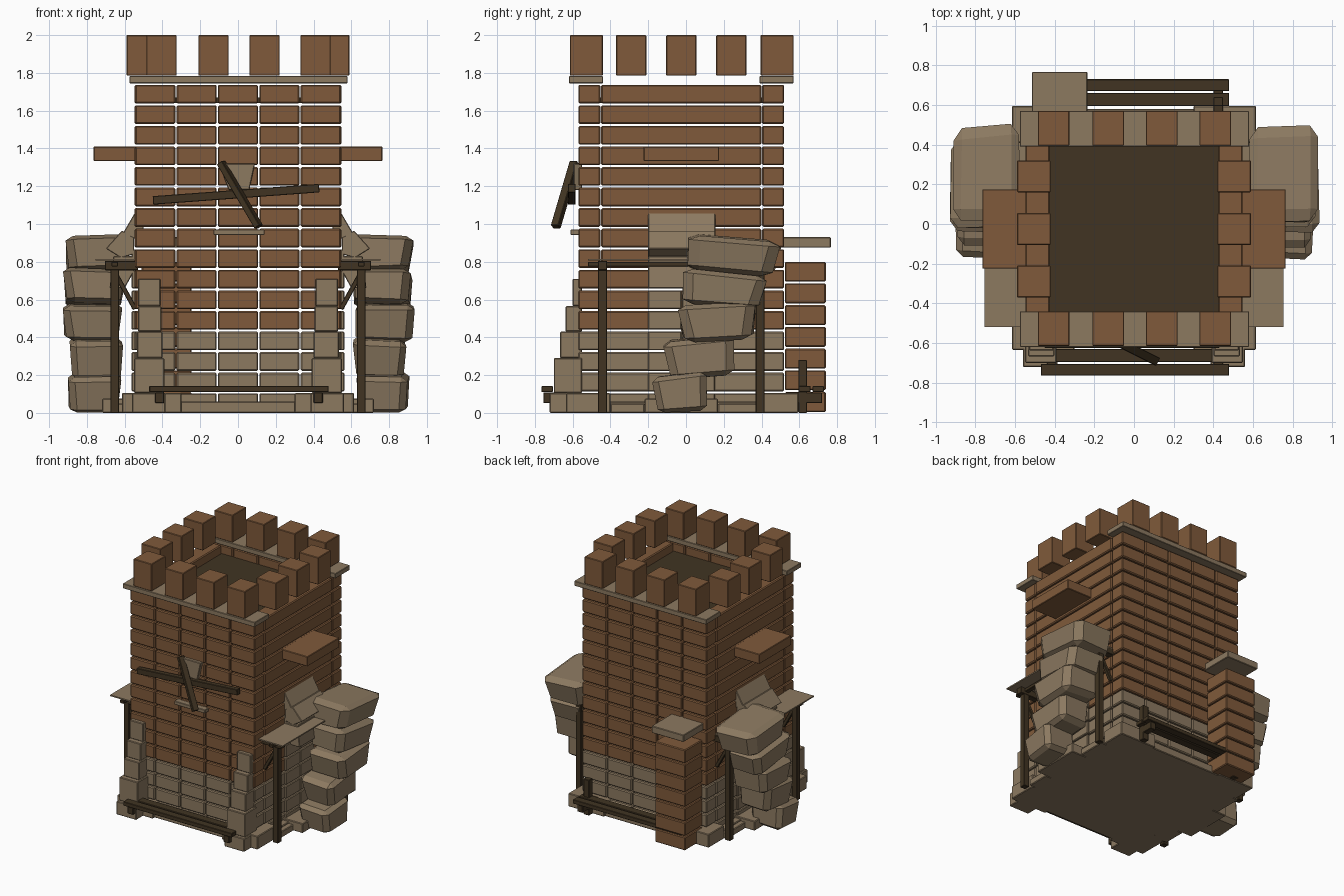
import bpy, bmesh, math, random
from mathutils import Vector, Matrix

if "Cube" in bpy.data.objects:
    bpy.data.objects.remove(bpy.data.objects["Cube"])

random.seed(4)


def material(name, col):
    m = bpy.data.materials.new(name)
    m.diffuse_color = (*col, 1)
    m.use_nodes = True
    m.node_tree.nodes["Principled BSDF"].inputs["Base Color"].default_value = m.diffuse_color
    return m


BRICK = material("brown_brick", (0.215, 0.102, 0.043))
STONE = material("tan_stone", (0.262, 0.192, 0.118))
WOOD = material("dark_wood", (0.052, 0.034, 0.016))


def finish(name, bm, mat, bevel=0.0):
    bmesh.ops.recalc_face_normals(bm, faces=bm.faces)
    me = bpy.data.meshes.new(name)
    bm.to_mesh(me)
    bm.free()
    me.materials.append(mat)
    ob = bpy.data.objects.new(name, me)
    bpy.context.collection.objects.link(ob)
    if bevel:
        mod = ob.modifiers.new("edge", 'BEVEL')
        mod.width = bevel
        mod.segments = 1
    return ob


def boxes(name, mat, items, bevel=0.005):
    """Each item is x0, x1, y0, y1, z0, z1."""
    bm = bmesh.new()
    for x0, x1, y0, y1, z0, z1 in items:
        mtx = Matrix.Translation(((x0 + x1) / 2, (y0 + y1) / 2, (z0 + z1) / 2)) @ \
            Matrix.Diagonal((abs(x1 - x0), y1 - y0, z1 - z0, 1))
        bmesh.ops.create_cube(bm, size=1, matrix=mtx)
    return finish(name, bm, mat, bevel)


def both(items):
    """Mirror boxes across x."""
    return items + [(-b[1], -b[0]) + tuple(b[2:]) for b in items]


def beam(name, a, b, w, h, mat=WOOD):
    a, b = Vector(a), Vector(b)
    d = b - a
    bm = bmesh.new()
    mtx = Matrix.Translation((a + b) / 2) @ d.to_track_quat('X', 'Z').to_matrix().to_4x4() @ \
        Matrix.Diagonal((d.length, w, h, 1))
    bmesh.ops.create_cube(bm, size=1, matrix=mtx)
    return finish(name, bm, mat, 0.003)


def prism(name, pts, y0, y1, mat):
    bm = bmesh.new()
    f = bm.faces.new([bm.verts.new((x, y0, z)) for x, z in pts])
    r = bmesh.ops.extrude_face_region(bm, geom=[f])
    bmesh.ops.translate(bm, vec=(0, y1 - y0, 0),
                        verts=[v for v in r['geom'] if isinstance(v, bmesh.types.BMVert)])
    return finish(name, bm, mat, 0.004)


# Hollow tower walls laid in courses: lower four of stone, the rest of brick
PITCH, GAP = 1.742 / 16, 0.005
courses = {0: [], 1: []}
for r in range(16):
    z0, z1 = r * PITCH + GAP, (r + 1) * PITCH - GAP
    out = courses[0 if r < 4 else 1]
    for c in range(5):
        x0 = -0.548 + c * 0.2192
        for y0, y1 in ((-0.57, -0.453), (0.403, 0.52)):
            out.append((x0 + 0.003, x0 + 0.216, y0, y1, z0, z1))
    out += both([(0.425, 0.548, -0.449, 0.399, z0, z1)])
boxes("lower_stone_courses", STONE, courses[0], 0.007)
boxes("upper_brick_courses", BRICK, courses[1], 0.007)
boxes("roof_floor", WOOD, [(-0.43, 0.43, -0.455, 0.405, 1.64, 1.67)], 0)

# Cornice strips and battlements
boxes("cornice", STONE, [(-0.575, 0.58, -0.62, -0.44, 1.745, 1.783),
                         (-0.575, 0.58, 0.39, 0.57, 1.745, 1.783)], 0.003)
merlons = []
for x in (-0.405, -0.13, 0.14, 0.41):
    for y0, y1 in ((-0.615, -0.44), (0.395, 0.57)):
        merlons.append((x - 0.08, x + 0.08, y0, y1, 1.785, 2.0))
for y in (-0.29, -0.025, 0.24):
    merlons += both([(0.42, 0.59, y - 0.08, y + 0.08, 1.785, 2.0)])
boxes("battlements", BRICK, merlons, 0.004)

# Overhanging blocks on the sides
boxes("side_ledges", BRICK, both([(0.53, 0.765, -0.225, 0.175, 1.333, 1.41)]), 0.004)

# Foundation and stepped plinth
boxes("foundation", STONE, [(-0.6, 0.6, -0.61, 0.58, 0, 0.06)]
      + both([(0.30, 0.615, -0.635, -0.40, 0, 0.105), (0.30, 0.615, 0.40, 0.595, 0, 0.105),
              (0.5, 0.64, -0.40, -0.22, 0, 0.05), (0.5, 0.72, -0.22, 0.17, 0, 0.075),
              (0.5, 0.64, 0.17, 0.40, 0, 0.05)]))

# Stepped buttresses at the front corners
steps = [(0.385, 0.56, -0.722, 0, 0.105), (0.39, 0.55, -0.70, 0.105, 0.29),
         (0.40, 0.535, -0.667, 0.29, 0.43), (0.405, 0.53, -0.637, 0.43, 0.565),
         (0.41, 0.53, -0.60, 0.565, 0.71)]
boxes("front_buttresses", STONE, both([(x0, x1, y, -0.55, z0, z1) for x0, x1, y, z0, z1 in steps]))

# Stone piers on the sides, with half arches leaning out above them
boxes("side_piers", STONE, both([(0.5, 0.563, -0.2 + c * 0.1785, -0.025 + c * 0.1785,
                                  r * PITCH + GAP, (r + 1) * PITCH - GAP)
                                 for r in range(8) for c in range(2)]))
arch = ([(0.50, 1.05), (0.54, 1.07), (0.61, 0.95), (0.50, 0.90)],
        [(0.55, 0.93), (0.615, 0.965), (0.70, 0.87), (0.62, 0.82), (0.55, 0.84)],
        [(0.55, 0.83), (0.66, 0.83), (0.68, 0.66), (0.60, 0.66), (0.55, 0.75)])
for s in (-1, 1):
    for pts in arch:
        prism("half_arch_stone", [(s * x, z) for x, z in pts], -0.2, 0.155, STONE)

# Timber lean-to frames on both sides
frame = [(0.635, 0.67, -0.52, 0.42, 0.775, 0.80)]
for y in (-0.442, 0.392):
    frame += [(0.63, 0.675, y - 0.023, y + 0.023, 0, 0.76),
              (0.53, 0.705, y - 0.025, y + 0.025, 0.755, 0.805)]
boxes("lean_to_frame", WOOD, both(frame), 0.003)
boxes("lean_to_roof", STONE, both([(0.53, 0.755, -0.52, 0.41, 0.806, 0.816)]), 0)
for s in (-1, 1):
    for y in (-0.442, 0.392):
        beam("lean_to_brace", (s * 0.65, y, 0.74), (s * 0.545, y, 0.55), 0.025, 0.025)


# Piles of rough boulders climbing toward the back on both sides
def boulder(name, x0, x1, y0, y1, z0, z1, s, tilt):
    bm = bmesh.new()
    bmesh.ops.create_cube(bm, size=1)
    for v in bm.verts:
        v.co.x *= random.uniform(0.9, 1.06)
        v.co.y *= random.uniform(0.9, 1.04)
        v.co.z *= random.uniform(0.9, 1.05)
        if v.co.z < 0:
            v.co.x *= 0.88
            v.co.y *= 0.9
    bmesh.ops.bevel(bm, geom=bm.edges[:], offset=0.12, segments=1,
                    affect='EDGES', profile=0.5)
    bmesh.ops.transform(bm, verts=bm.verts[:], matrix=Matrix.Translation(
        (s * (x0 + x1) / 2, (y0 + y1) / 2, (z0 + z1) / 2))
        @ Matrix.Rotation(tilt, 4, 'X') @ Matrix.Diagonal((x1 - x0, y1 - y0, z1 - z0, 1)))
    for v in bm.verts:
        v.co.z = max(v.co.z, 0.002)
    finish(name, bm, STONE)


pile = [(0.62, 0.91, -0.17, 0.12, 0.0, 0.205, 0.12), (0.61, 0.89, -0.11, 0.26, 0.185, 0.40, 0.1),
        (0.61, 0.935, -0.04, 0.37, 0.38, 0.58, 0.05), (0.60, 0.93, -0.03, 0.42, 0.56, 0.75, -0.1),
        (0.57, 0.925, -0.01, 0.50, 0.735, 0.93, -0.08)]
for s in (-1, 1):
    for x0, x1, y0, y1, z0, z1, t in pile:
        boulder("boulder", x0, x1, y0, y1, z0, z1, s, t)

# Boarded front window: keystone, sill and two crossed planks
prism("keystone", [(-0.10, 1.32), (0.09, 1.32), (0.06, 1.18), (-0.05, 1.18)], -0.595, -0.55, STONE)
boxes("window_sill", STONE, [(-0.13, 0.14, -0.612, -0.56, 0.942, 0.97)], 0.003)
beam("level_plank", (-0.45, -0.605, 1.125), (0.43, -0.605, 1.19), 0.04, 0.045)
beam("leaning_plank", (-0.09, -0.59, 1.325), (0.11, -0.69, 0.985), 0.045, 0.035)

# Low timber benches at front and back
bench = []
for s, off in ((-1, 0.0), (1, -0.035)):
    def across(a, b, x0, x1, z0, z1):
        ys = sorted((s * (a + off), s * (b + off)))
        bench.append((x0, x1, ys[0], ys[1], z0, z1))
    across(0.705, 0.765, -0.47, 0.48, 0.11, 0.142)
    across(0.63, 0.695, -0.47, 0.48, 0.11, 0.142)
    for x in (-0.415, 0.425):
        across(0.56, 0.755, x - 0.024, x + 0.024, 0.052, 0.108)
        across(0.63, 0.675, x - 0.024, x + 0.024, 0.0 if s > 0 else 0.052, 0.28)
boxes("benches", WOOD, bench, 0.003)

# Brick chimney stub with a stone cap at the back
boxes("chimney_stub", BRICK, [(-0.51, -0.245, 0.523, 0.74, r * 0.115 + 0.005, (r + 1) * 0.115 - 0.005)
                              for r in range(7)], 0.006)
boxes("chimney_cap", STONE, [(-0.515, -0.235, 0.50, 0.767, 0.875, 0.93)], 0.004)
